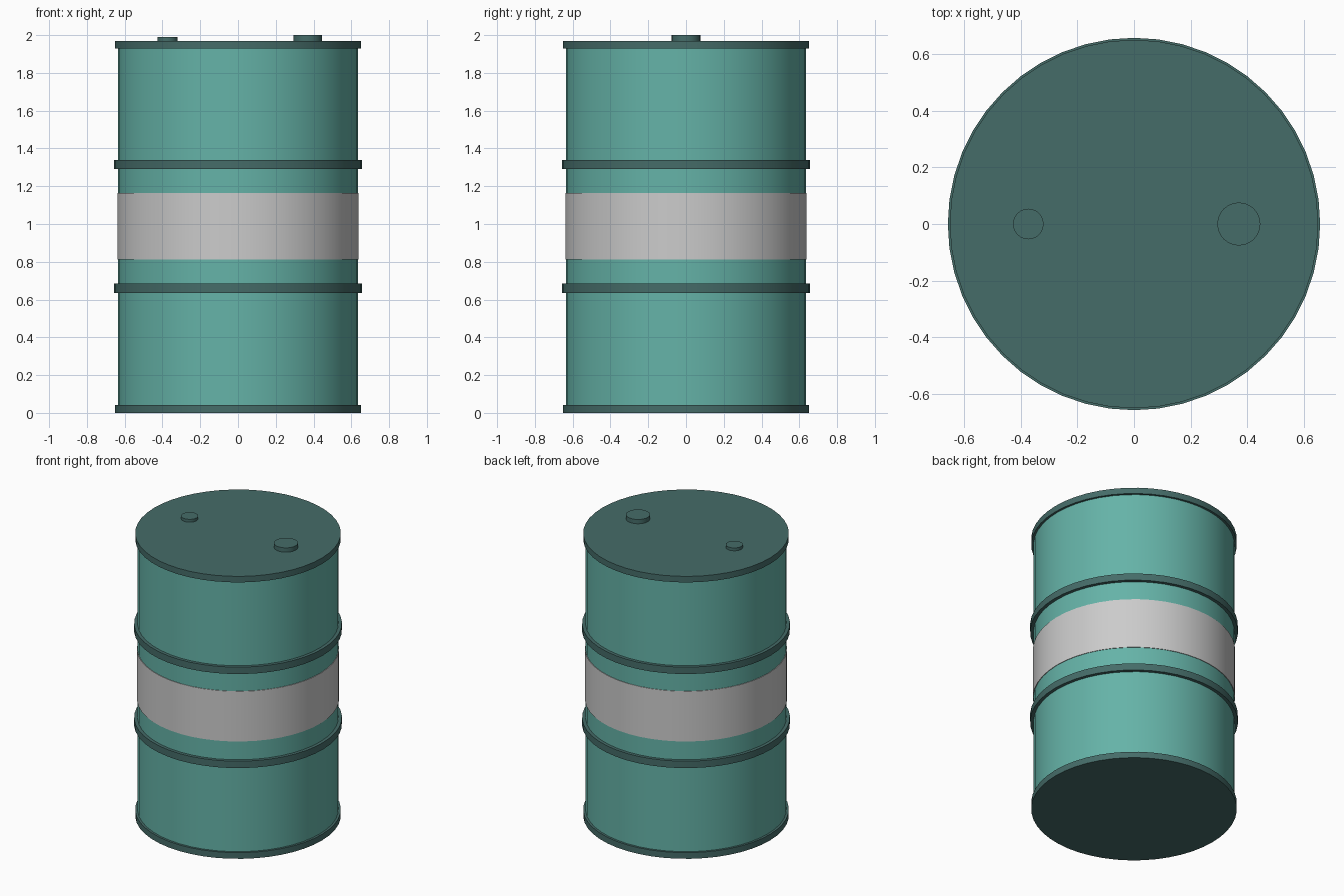
import bpy
import math

if "Cube" in bpy.data.objects:
    bpy.data.objects.remove(bpy.data.objects["Cube"])

SIDES = 48


def material(name, rgb):
    m = bpy.data.materials.new(name)
    m.diffuse_color = (*rgb, 1)
    m.use_nodes = True
    m.node_tree.nodes["Principled BSDF"].inputs["Base Color"].default_value = m.diffuse_color
    return m


teal = material("teal_paint", (0.13, 0.45, 0.39))
dark = material("dark_teal", (0.06, 0.15, 0.14))
white = material("white_paint", (0.80, 0.82, 0.81))


def disc(name, radius, z0, z1, mat, x=0.0, sides=SIDES):
    """Upright closed cylinder between two heights."""
    bpy.ops.mesh.primitive_cylinder_add(vertices=sides, radius=radius, depth=z1 - z0,
                                        location=(x, 0, (z0 + z1) / 2))
    ob = bpy.context.object
    ob.name = name
    ob.data.materials.append(mat)
    bpy.ops.object.shade_smooth_by_angle(angle=math.radians(30))
    return ob


# Drum wall and painted band
disc("drum_body", 0.635, 0.02, 1.95, teal)
disc("painted_band", 0.639, 0.813, 1.163, white)

# End rims with flat lid and base
disc("bottom_rim", 0.65, 0.0, 0.043, dark)
disc("top_rim", 0.65, 1.928, 1.97, dark)

# Rolling hoops
for name, z in (("lower_hoop", 0.66), ("upper_hoop", 1.316)):
    disc(name, 0.657, z - 0.024, z + 0.024, dark)

# Filler and vent caps on the lid
disc("filler_cap", 0.076, 1.96, 2.0, dark, x=0.37, sides=24)
disc("vent_cap", 0.054, 1.96, 1.99, dark, x=-0.373, sides=24)
